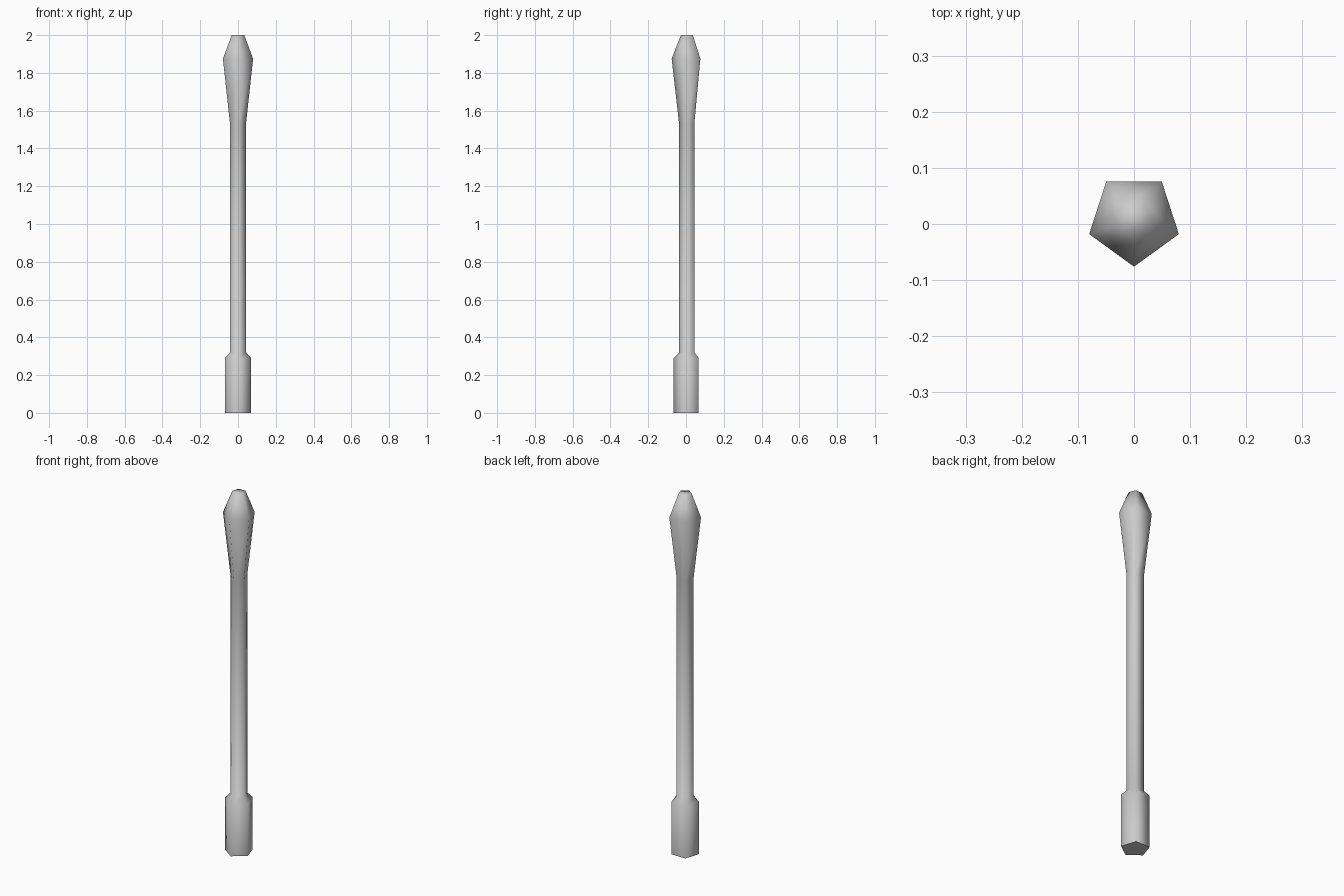
import bpy, bmesh, math

if "Cube" in bpy.data.objects:
    bpy.data.objects.remove(bpy.data.objects["Cube"])

SIDES = 5
CENTRE_Y = 0.008  # centres the pentagon's bounds on y = 0

# (radius, height) profile from base to tip
PROFILE = [(0.0735, 0.0), (0.0735, 0.29), (0.0445, 0.32),
           (0.0445, 1.53), (0.084, 1.875), (0.035, 2.0)]


def lathe(name, profile):
    bm = bmesh.new()
    rings = []
    for r, z in profile:
        ring = []
        for i in range(SIDES):
            a = -math.pi / 2 + i * math.tau / SIDES  # one corner faces the front
            ring.append(bm.verts.new((r * math.cos(a), CENTRE_Y + r * math.sin(a), z)))
        rings.append(ring)
    # smooth pentagonal walls
    for low, high in zip(rings, rings[1:]):
        for i in range(SIDES):
            j = (i + 1) % SIDES
            bm.faces.new((low[i], low[j], high[j], high[i])).smooth = True
    # smooth tip cap, flat base cap with a sharp rim
    bm.faces.new(rings[-1]).smooth = True
    base = bm.faces.new(rings[0][::-1])
    for e in base.edges:
        e.smooth = False
    mesh = bpy.data.meshes.new(name)
    bm.to_mesh(mesh)
    bm.free()
    obj = bpy.data.objects.new(name, mesh)
    bpy.context.collection.objects.link(obj)
    return obj


# Handle, shaft and flared head in one turned piece
lathe("tapered_rod", PROFILE)
